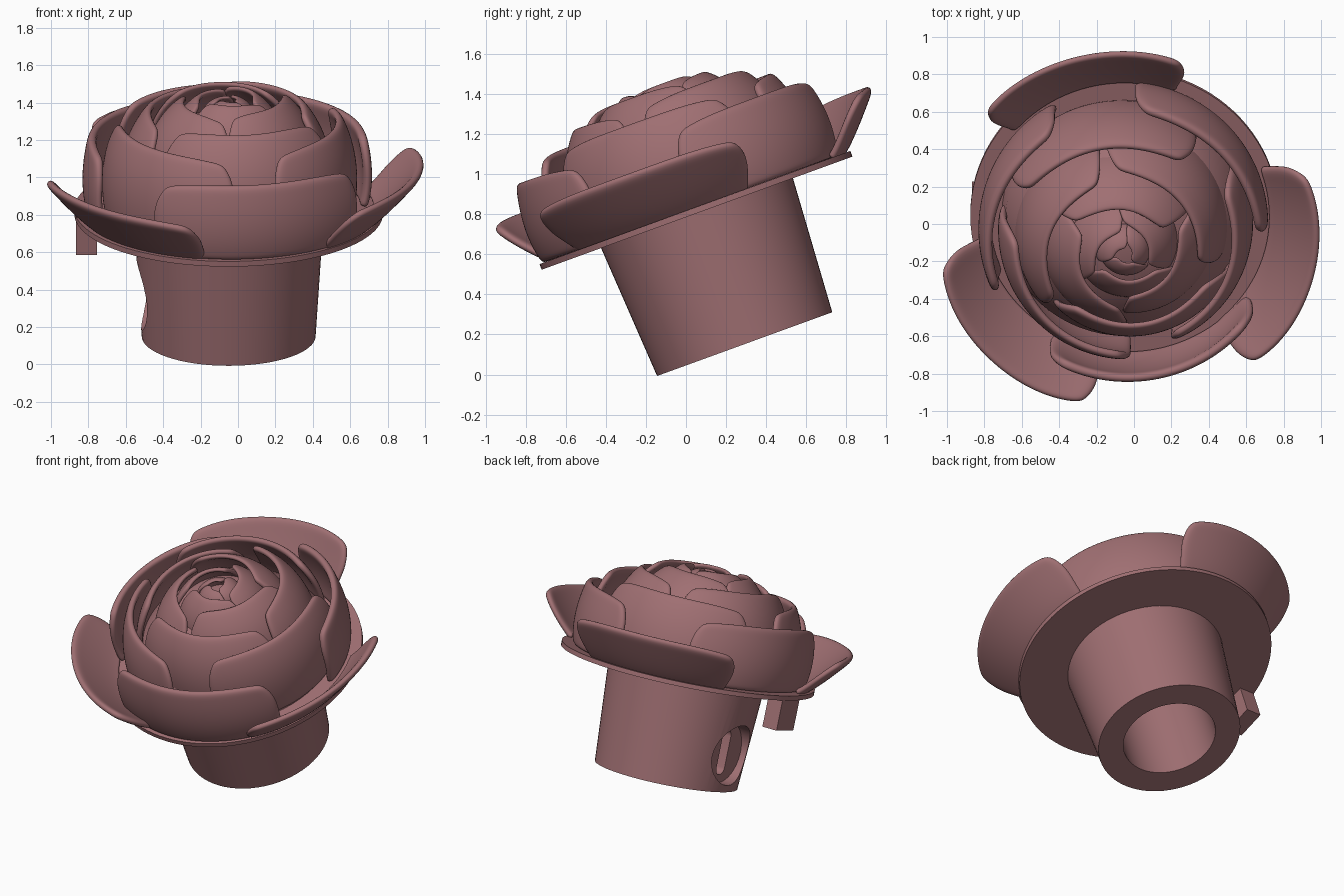
import bpy, bmesh
from math import sin, cos, pi, radians
from mathutils import Matrix

if "Cube" in bpy.data.objects:
    bpy.data.objects.remove(bpy.data.objects["Cube"])

# Whole flower leans forward 20 degrees about the disc centre
LEAN = Matrix.Translation((-0.05, 0.055, 0.805)) @ Matrix.Rotation(radians(20), 4, 'X')
mat = bpy.data.materials.new("dusty_rose")
mat.diffuse_color = (0.35, 0.16, 0.17, 1)
mat.use_nodes = True
mat.node_tree.nodes["Principled BSDF"].inputs["Base Color"].default_value = mat.diffuse_color


def finish(name, bm, angle=35):
    bmesh.ops.remove_doubles(bm, verts=bm.verts, dist=1e-5)
    bmesh.ops.recalc_face_normals(bm, faces=bm.faces)
    me = bpy.data.meshes.new(name)
    bm.to_mesh(me)
    bm.free()
    ob = bpy.data.objects.new(name, me)
    bpy.context.collection.objects.link(ob)
    ob.matrix_world = LEAN
    me.materials.append(mat)
    bpy.ops.object.select_all(action='DESELECT')
    ob.select_set(True)
    bpy.context.view_layer.objects.active = ob
    bpy.ops.object.shade_smooth_by_angle(angle=radians(angle))
    return ob


def lathe(name, profile, n=64):
    bm = bmesh.new()
    vs = [bm.verts.new((r, 0, z)) for r, z in profile]
    es = [bm.edges.new(p) for p in zip(vs, vs[1:])]
    bmesh.ops.spin(bm, geom=vs + es, cent=(0, 0, 0), axis=(0, 0, 1),
                   angle=2 * pi, steps=n, use_merge=True)
    return finish(name, bm)


def stadium(name, r, straight, zc, x0, x1, n=24):
    """Rounded slot running along x, tall along z."""
    bm = bmesh.new()
    ring = []
    for i in range(2 * n):
        a = pi * (i + 0.5) / n
        z = r * sin(a) + (straight if sin(a) > 0 else -straight)
        ring.append(bm.verts.new((x0, r * cos(a), zc + z)))
    f = bm.faces.new(ring)
    ext = bmesh.ops.extrude_face_region(bm, geom=[f])
    bmesh.ops.translate(bm, vec=(x1 - x0, 0, 0),
                        verts=[g for g in ext['geom'] if isinstance(g, bmesh.types.BMVert)])
    return finish(name, bm)


def petal(name, centre, half, prof, twist=0.0, thick=0.04, scale=1.0, droop=0.06, nt=14, ns=8):
    """Curved shell: prof gives (radius, height) at foot, middle and rim."""
    (r0, z0), (r1, z1), (r2, z2) = prof
    bm = bmesh.new()
    rows = []
    for j in range(ns + 1):
        row = []
        for i in range(nt + 1):
            t = 2 * i / nt - 1
            s = j / ns * (1 - droop * abs(t) ** 4)
            a, b, c = (1 - s) * (1 - 2 * s), 4 * s * (1 - s), s * (2 * s - 1)
            r = (a * r0 + b * r1 + c * r2) * scale + twist * t
            z = a * z0 + b * z1 + c * z2
            narrow = 1 - 0.11 * max(0, (j / ns - 0.5) / 0.5) ** 3
            ang = radians(centre + half * t * narrow)
            row.append(bm.verts.new((r * cos(ang), r * sin(ang), z)))
        rows.append(row)
    for lo, hi in zip(rows, rows[1:]):
        for i in range(nt):
            bm.faces.new((lo[i], lo[i + 1], hi[i + 1], hi[i]))
    ob = finish(name, bm, 60)
    m = ob.modifiers.new("thickness", 'SOLIDIFY')
    m.thickness = thick
    m.offset = 0
    m = ob.modifiers.new("rounding", 'SUBSURF')
    m.levels = m.render_levels = 2
    return ob


# Hollow stem with a recessed blind slot on the left side
stem = lathe("stem", [(0, -0.06), (0.302, -0.06), (0.302, -0.695), (0.465, -0.695),
                      (0.51, 0.01), (0, 0.01)])
cutters = [stadium("recess_cutter", 0.2, 0.0, -0.45, -0.7, -0.39),
           stadium("slot_cutter", 0.048, 0.1, -0.45, -0.6, -0.32)]
for c in cutters:
    c.hide_render = True
    b = stem.modifiers.new(c.name, 'BOOLEAN')
    b.operation = 'DIFFERENCE'
    b.solver = 'EXACT'
    b.object = c
bpy.context.view_layer.update()
bpy.ops.object.select_all(action='DESELECT')
stem.select_set(True)
bpy.context.view_layer.objects.active = stem
for c in cutters:
    bpy.ops.object.modifier_apply(modifier=c.name)
for c in cutters:
    bpy.data.objects.remove(c)
bpy.ops.object.shade_smooth_by_angle(angle=radians(35))

# Thin base disc
lathe("base_disc", [(0, 0), (0.825, 0), (0.825, 0.03), (0, 0.03)], 96)

# Small tab hanging below the disc on the left
bm = bmesh.new()
bmesh.ops.create_cube(bm, size=1, matrix=Matrix.Translation((-0.76, 0.01, -0.095))
                      @ Matrix.Diagonal((0.11, 0.2, 0.21, 1)))
finish("tab", bm)

# Solid heart under the petals
lathe("flower_core", [(0, 0.01), (0.66, 0.01), (0.64, 0.15), (0.56, 0.28), (0.44, 0.4),
                      (0.3, 0.49), (0.15, 0.54), (0, 0.55)])

# Petal rings, three each: name, first angle, half span, profile, twist, thickness, scales
rings = [
    ("outer_petal", -15, 36, [(0.78, 0.03), (0.88, 0.12), (1.04, 0.30)], 0.0, 0.045,
     (1, 0.985, 0.98)),
    ("cup_petal", -77, 43, [(0.765, 0.03), (0.79, 0.22), (0.755, 0.445)], 0.01, 0.05,
     (1.03, 0.955, 0.955)),
    ("third_petal", -17, 50, [(0.66, 0.03), (0.665, 0.3), (0.585, 0.53)], 0.02, 0.045,
     (0.98, 0.98, 1)),
    ("fourth_petal", -77, 58, [(0.57, 0.03), (0.555, 0.35), (0.42, 0.6)], 0.03, 0.042,
     (1, 0.97, 0.97)),
    ("inner_petal", -30, 62, [(0.46, 0.1), (0.43, 0.42), (0.255, 0.65)], 0.035, 0.036,
     (1, 1, 1)),
    ("heart_petal", -85, 64, [(0.3, 0.3), (0.275, 0.51), (0.14, 0.665)], 0.025, 0.03,
     (1, 1, 1)),
]
for name, start, half, prof, twist, thick, scales in rings:
    for k in range(3):
        petal(f"{name}_{k + 1}", start + 120 * k, half, prof, twist, thick, scales[k])

# Tight bud in the middle
for k in range(3):
    petal(f"bud_petal_{k + 1}", 20 + 120 * k, 66,
          [(0.14, 0.47), (0.125, 0.59), (0.04, 0.65)], 0.012, 0.022, nt=8, ns=5)
